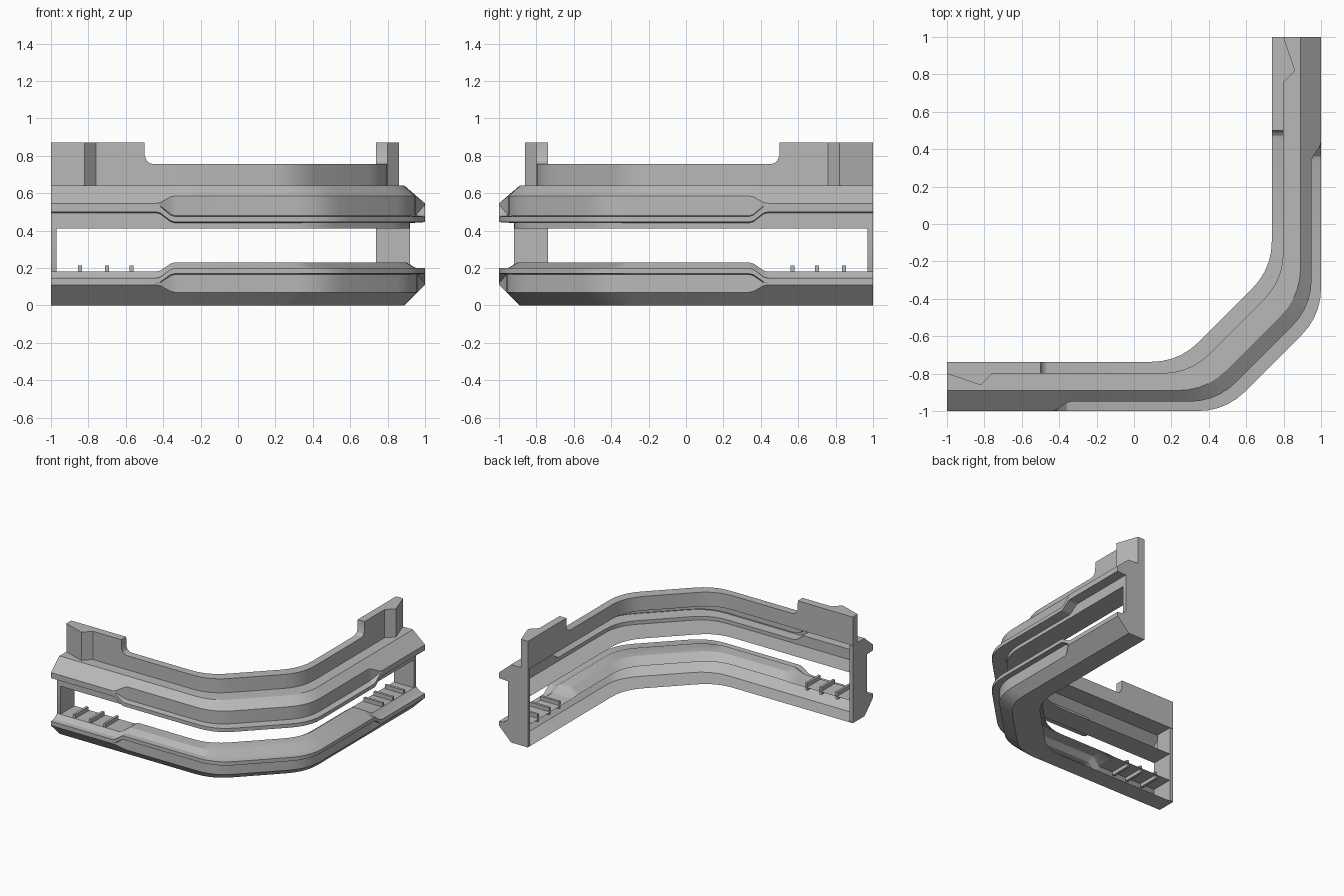
import bpy
import bmesh
import math

cube = bpy.data.objects.get("Cube")
if cube:
    bpy.data.objects.remove(cube)

grey = bpy.data.materials.new("neutral_grey")
grey.use_nodes = True
grey.diffuse_color = (0.48, 0.48, 0.48, 1)
grey.node_tree.nodes["Principled BSDF"].inputs["Base Color"].default_value = (0.48, 0.48, 0.48, 1)

BEND_STEPS = 5
TANGENT = 0.15
BACK = 0.263  # depth of the inner edge


def straight(x):
    """Plan position on the straight arm, d = depth in from the outer face."""
    return lambda d: (x, d - 1)


def bend(s):
    """Plan position on the rounded corner, s runs from 0 to 1."""
    def place(d):
        cx, cy = 0.49 - 0.95 * d, d - 1
        k = TANGENT * math.sqrt(0.5)
        return (cx - TANGENT * (1 - s) ** 2 + k * s * s, cy + k * s * s)
    return place


def rings_for(sections):
    return [[(*place(d), z) for d, z in profile] for place, profile in sections]


def flip(ring):
    """Mirror across the corner's diagonal."""
    return [(-y, -x, z) for x, y, z in ring]


def loft(name, rings, open_back=False):
    """Skin the rings; an open back leaves out the last-to-first strip."""
    bm = bmesh.new()
    loops = [[bm.verts.new(p) for p in ring] for ring in rings]
    n = len(loops[0])
    for a, b in zip(loops, loops[1:]):
        for i in range(n - 1 if open_back else n):
            j = (i + 1) % n
            bm.faces.new((a[i], a[j], b[j], b[i]))
    bm.faces.new(loops[0])
    bm.faces.new(loops[-1])
    bmesh.ops.remove_doubles(bm, verts=bm.verts, dist=0.0001)
    bmesh.ops.recalc_face_normals(bm, faces=bm.faces)
    mesh = bpy.data.meshes.new(name)
    bm.to_mesh(mesh)
    bm.free()
    mesh.materials.append(grey)
    obj = bpy.data.objects.new(name, mesh)
    bpy.context.collection.objects.link(obj)
    bpy.ops.object.select_all(action="DESELECT")
    obj.select_set(True)
    bpy.context.view_layer.objects.active = obj
    bpy.ops.object.shade_smooth_by_angle(angle=math.radians(25))


def sweep(name, sections, middle, open_back=False):
    """Run along one arm, round the corner, and back along the mirrored arm."""
    curve = [(bend(i / BEND_STEPS), middle) for i in range(BEND_STEPS + 1)]
    half = rings_for(sections + curve)
    loft(name, half + [flip(r) for r in reversed(half)], open_back)


def block_pair(name, x0, x1, profile):
    rings = rings_for([(straight(x0), profile), (straight(x1), profile)])
    loft("right_" + name, rings)
    loft("left_" + name, [flip(r) for r in rings])


def rect(d0, d1, z0, z1):
    return [(d0, z0), (d1, z0), (d1, z1), (d0, z1)]


def mix(a, b, t):
    return [(p + (r - p) * t, q + (s - q) * t) for (p, q), (r, s) in zip(a, b)]


def rail(name, end, middle):
    """Hollow shell, open at the back, easing from end to middle profile."""
    ease = [(-0.44, 0), (-0.415, 0.12), (-0.36, 0.88), (-0.335, 1)]
    sweep(name, [(straight(-1), end)]
          + [(straight(x), mix(end, middle, t)) for x, t in ease], middle, True)


# Upper rail: plain bevel at the ends, projecting lip in the middle
underside = [(BACK, 0.41), (0.08, 0.41)]
top = [(0.11, 0.64), (BACK, 0.64)]
rail("upper_rail",
     underside + [(0.08, 0.495), (0, 0.5), (0, 0.535), (0, 0.54), (0, 0.545)] + top,
     underside + [(0.08, 0.44), (0, 0.445), (0, 0.475), (0.05, 0.48), (0.05, 0.585)] + top)

# Lower rail: low floor at the ends, raised lip in the middle
base = [(BACK, 0), (0.11, 0)]
rail("lower_rail",
     base + [(0, 0.11), (0, 0.115), (0, 0.12), (0, 0.145), (0.04, 0.148),
             (0.08, 0.18), (0.2, 0.18), (BACK, 0.18)],
     base + [(0.04, 0.07), (0.04, 0.165), (0, 0.17), (0, 0.2), (0.05, 0.2),
             (0.1, 0.23), (0.2, 0.23), (BACK, 0.185)])

# Top wall: tall, thickened ends stepping down to a low middle
wall_steps = [(-1, 0.2, 0.872), (-0.82, 0.138, 0.872), (-0.76, 0.2, 0.872),
              (-0.5, 0.2, 0.872), (-0.499, 0.2, 0.8), (-0.488, 0.2, 0.773),
              (-0.472, 0.2, 0.76), (-0.45, 0.2, 0.755)]
sweep("top_wall",
      [(straight(x), rect(d, BACK, 0.638, z)) for x, d, z in wall_steps],
      rect(0.2, BACK, 0.638, 0.755))

# End posts closing the rails and joining them
block_pair("end_post", -1, -0.97,
           [(0.08, 0.1), (0.08, 0.45), (0.12, 0.52), (0.12, 0.635),
            (BACK, 0.635), (BACK, 0.005), (0.12, 0.005)])

# Cross ribs through the low floor
for i, x in enumerate((-0.845, -0.7, -0.57)):
    block_pair(f"floor_rib_{i + 1}", x - 0.01, x + 0.01, rect(0.08, 0.25, 0.15, 0.212))
